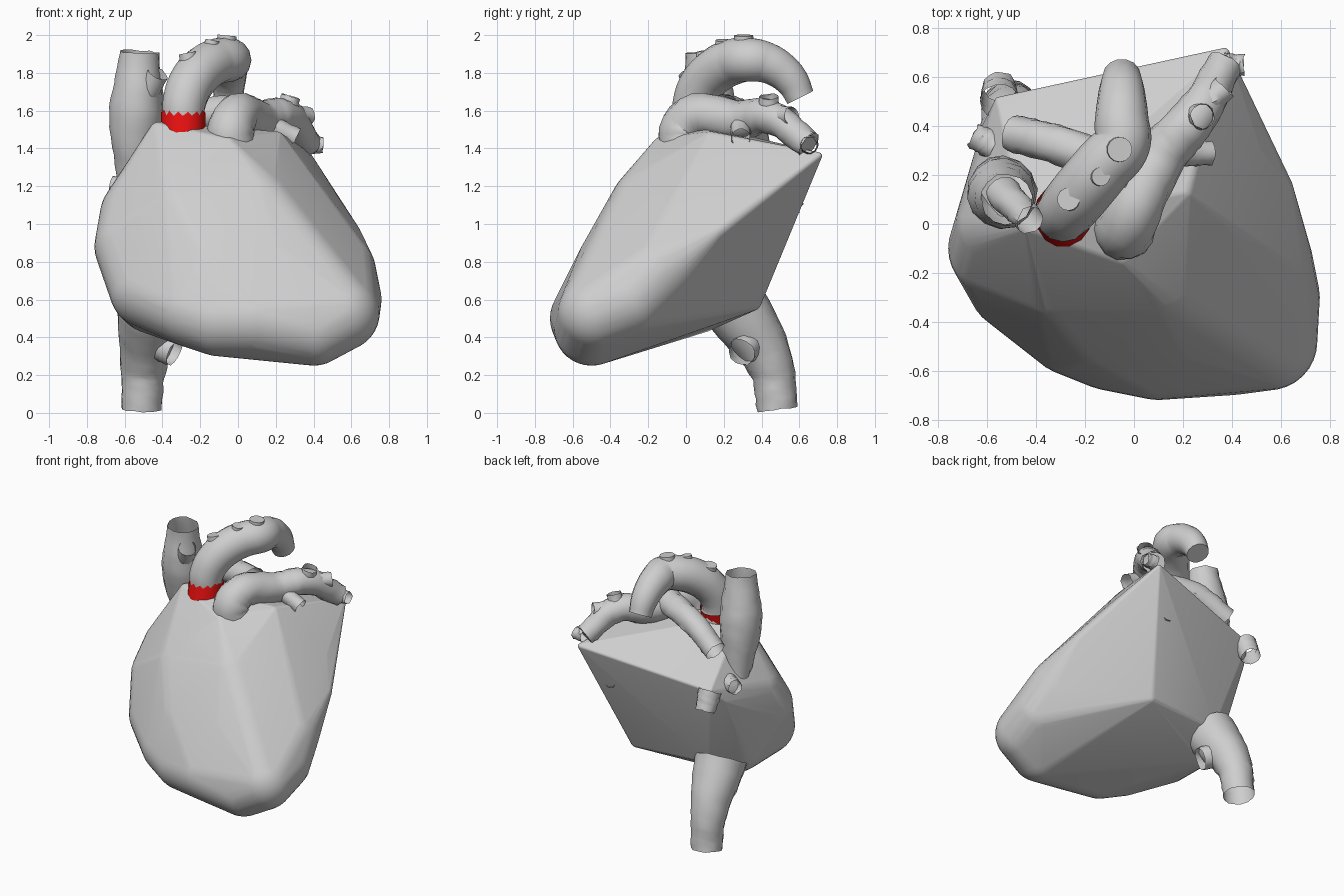
import bpy, bmesh, random
from math import cos, sin, pi, radians
from mathutils import Vector

random.seed(4)
if "Cube" in bpy.data.objects:
    bpy.data.objects.remove(bpy.data.objects["Cube"])

LEFT, RIGHT = Vector((1, 0, 0)), Vector((-1, 0, 0))
BACK, FRONT = Vector((0, 1, 0)), Vector((0, -1, 0))
UP, DOWN = Vector((0, 0, 1)), Vector((0, 0, -1))


def material(name, red_part, green_part, blue_part):
    mat = bpy.data.materials.new(name)
    mat.use_nodes = True
    colour = (red_part, green_part, blue_part, 1)
    mat.diffuse_color = colour
    mat.node_tree.nodes["Principled BSDF"].inputs["Base Color"].default_value = colour
    return mat


grey = material("light grey", .62, .62, .62)
red = material("red", .8, .005, .005)


def activate(obj):
    bpy.ops.object.select_all(action='DESELECT')
    obj.select_set(True)
    bpy.context.view_layer.objects.active = obj


def hull(name, balls_by_radius):
    """Convex skin stretched over groups of balls that share a radius."""
    bm = bmesh.new()
    for radius, centres in balls_by_radius.items():
        for centre in centres:
            ball = bmesh.ops.create_uvsphere(bm, u_segments=32, v_segments=18, radius=radius)
            bmesh.ops.translate(bm, verts=ball["verts"], vec=centre)
    points = [vert.co.copy() for vert in bm.verts]
    bm.clear()
    for point in points:
        bm.verts.new(point)
    bmesh.ops.convex_hull(bm, input=bm.verts)
    loose = [vert for vert in bm.verts if not vert.link_faces]
    bmesh.ops.delete(bm, geom=loose, context='VERTS')
    bmesh.ops.recalc_face_normals(bm, faces=bm.faces)
    mesh = bpy.data.meshes.new(name)
    bm.to_mesh(mesh)
    bm.free()
    mesh.materials.append(grey)
    obj = bpy.data.objects.new(name, mesh)
    bpy.context.collection.objects.link(obj)
    activate(obj)
    bpy.ops.object.shade_smooth_by_angle(angle=radians(35))


def tube(name, path, start, end, swell=0, rough=.004, caps=False, mat=grey):
    """Round vessel along a path, tapering from start to end radius."""
    curve = bpy.data.curves.new(name, 'CURVE')
    curve.dimensions = '3D'
    curve.bevel_depth = 1
    curve.bevel_resolution = 5
    curve.resolution_u = 8
    curve.use_fill_caps = caps
    curve.materials.append(mat)
    spline = curve.splines.new('BEZIER')
    spline.radius_interpolation = 'CARDINAL'
    last = len(path) - 1
    spline.bezier_points.add(last)
    for i, (knot, place) in enumerate(zip(spline.bezier_points, path)):
        t = i / last
        knot.co = place
        knot.radius = start + (end - start) * t + swell * sin(pi * t)
        knot.handle_left_type = knot.handle_right_type = 'AUTO'
    obj = bpy.data.objects.new(name, curve)
    bpy.context.collection.objects.link(obj)
    activate(obj)
    bpy.context.view_layer.update()
    bpy.ops.object.convert(target='MESH')
    obj = bpy.context.view_layer.objects.active
    for vert in obj.data.vertices:
        vert.co += Vector([random.uniform(-rough, rough) for axis in "xyz"])
    bpy.ops.object.shade_smooth_by_angle(angle=radians(40))


def branch(name, base, direction, length, radius, **options):
    """Short straight stub growing out of a larger part."""
    base = Vector(base)
    tip = base + direction.normalized() * length
    tube(name, [base, tip], radius, radius * .85, **options)


def arch_point(degrees):
    """Centre line of the main artery: a round arch that drifts left as it rises."""
    a = radians(degrees)
    return Vector((-.05 + .24 * min(cos(a), 0), .33 + .29 * cos(a), 1.58 + .29 * sin(a)))


# Main heart muscle: broad lobes, a softer rim and sharp rear corners
rear_peak, rear_corner = (.37, .7, 1.36), (-.55, .5, 1.2)
hull("heart_body", {
    .2: [(.55, -.48, .53), (.4, -.5, .45), (.1, -.52, .5), (.56, -.3, .6), (.53, -.15, .75),
         (-.1, -.48, .5), (-.25, -.42, .55), (-.48, -.24, .65), (-.45, .05, .62),
         (-.56, -.1, .88), (-.53, 0, 1.05), (-.3, -.2, 1.05), (.1, -.2, 1.1), (.2, -.38, .78),
         (-.15, -.38, .78)],
    .05: [(-.42, 0, 1.49), (-.05, -.13, 1.41), (.2, .13, 1.44), (.6, .15, .95), (.48, .3, 1.13),
          (.15, .35, .59), (-.4, .3, .6)],
    .02: [rear_peak, rear_corner, (-.6, .4, 1.1)],
})

# Main artery with a coloured, slightly tilted root and three flat-cut branches
foot = arch_point(180)
tube("aorta_root", [foot + DOWN * .12 + FRONT * .02, foot + (UP + BACK) * .01], .118, .118,
     rough=0, mat=red)
tube("aorta_arch", [arch_point(a) for a in range(198, 17, -18)], .106, .078,
     swell=.03, rough=0, caps=True)
branch("aorta_front_branch", arch_point(142), UP + RIGHT * .2, .15, .055, rough=0, caps=True)
branch("aorta_middle_branch", arch_point(118), UP + LEFT * .2, .14, .045, rough=0, caps=True)
branch("aorta_rear_branch", arch_point(95), UP + LEFT * .1, .13, .06, rough=0, caps=True)

# Upper great vein with a side opening
upper_vein = [(-.55, .2, 1.15), (-.54, .13, 1.57), (-.52, .1, 1.91)]
tube("upper_vein", upper_vein, .08, .105, swell=.05)
branch("upper_vein_branch", upper_vein[1], LEFT + FRONT + UP * 2, .28, .07)

# Lung artery: trunk curving to the left, right arm and side branches
lung_artery = [(-.03, 0, 1.35), (-.03, 0, 1.54), (.12, .29, 1.55), (.25, .44, 1.57),
               (.37, .65, 1.42)]
tube("lung_artery_left", lung_artery, .135, .075, caps=True)
tube("lung_artery_right", [(0, .2, 1.6), (-.3, .32, 1.55), (-.5, .37, 1.43)], .09, .075)
branch("lung_artery_top_branch", lung_artery[3], UP + LEFT * .3, .11, .06)
branch("lung_artery_front_branch", lung_artery[2], LEFT * 2 + DOWN, .21, .06)
branch("lung_artery_side_branch", lung_artery[3], LEFT + BACK, .17, .06)
branch("lung_artery_end_branch", lung_artery[4], LEFT, .08, .05)

# Lower great vein with a side branch
lower_vein = [(-.51, .485, .02), (-.5, .45, .25), (-.46, .25, .58)]
tube("lower_vein", lower_vein, .108, .18, swell=-.02)
branch("lower_vein_branch", (-.45, .35, .38), LEFT * 2 + FRONT + DOWN, .14, .09)

# Lung vein openings on the back
branch("lung_vein_corner", rear_corner, BACK + DOWN * 2, .14, .08)
branch("lung_vein_right", (-.57, .32, 1.2), RIGHT * 2 + BACK, .1, .06)
branch("lung_vein_left", (.21, .5, 1.1), BACK, .1, .05)
